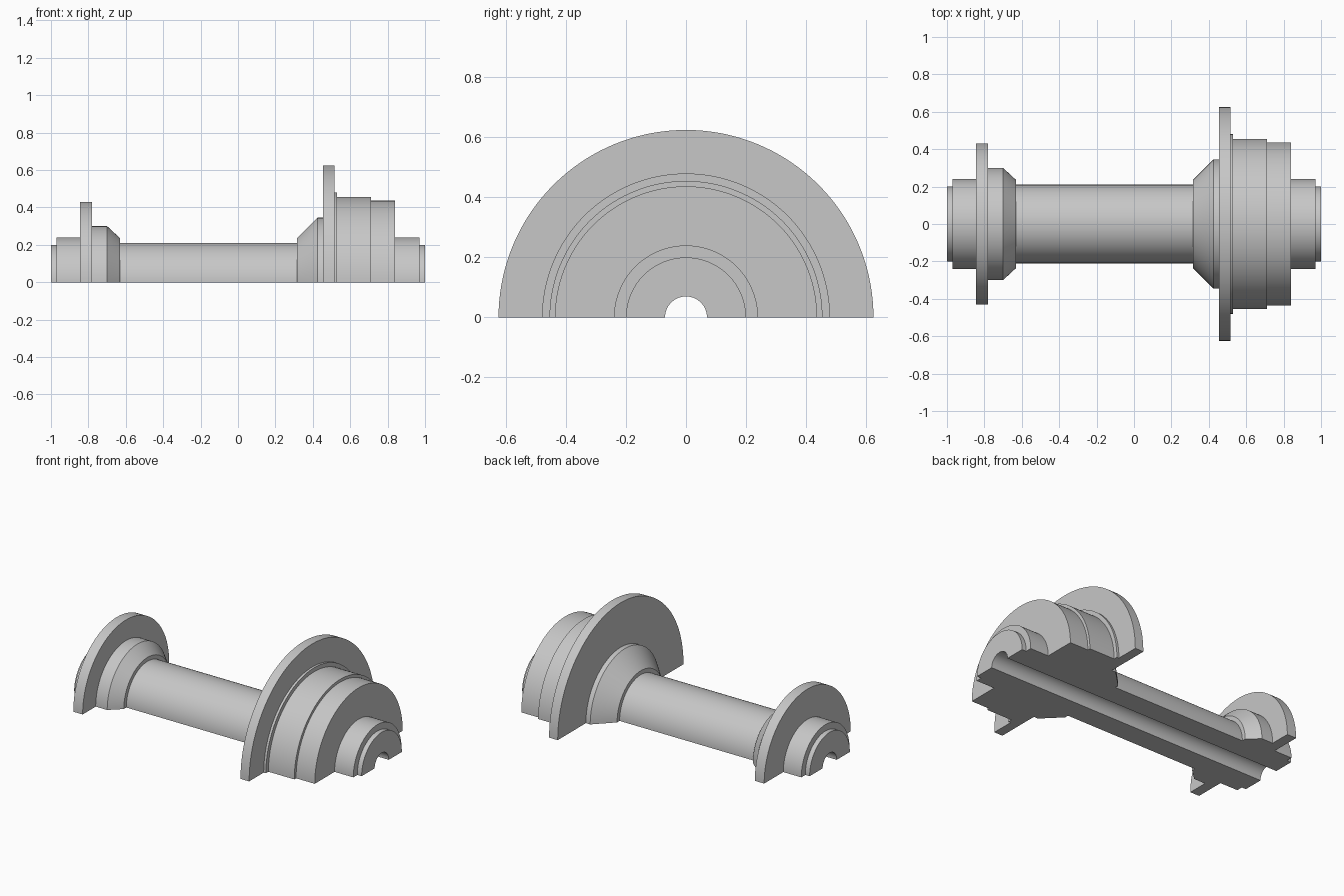
import bpy
import bmesh
from math import pi, cos, sin, radians

cube = bpy.data.objects.get("Cube")
if cube:
    bpy.data.objects.remove(cube, do_unlink=True)

SEGMENTS = 72
BORE = 0.07

# Turned sections from left end to right end: (x start, x end, start radius, end radius)
SECTIONS = [
    (-1.0, -0.97, 0.20, 0.20),     # end spigot
    (-0.97, -0.845, 0.24, 0.24),   # journal
    (-0.845, -0.78, 0.43, 0.43),   # small flange
    (-0.78, -0.70, 0.30, 0.30),    # small hub
    (-0.70, -0.63, 0.30, 0.235),   # small hub taper
    (-0.63, 0.315, 0.21, 0.21),    # shaft
    (0.315, 0.425, 0.235, 0.345),  # large hub taper
    (0.425, 0.455, 0.345, 0.345),  # large hub
    (0.455, 0.515, 0.625, 0.625),  # large flange
    (0.515, 0.53, 0.48, 0.48),     # shoulder
    (0.53, 0.71, 0.455, 0.455),    # drum
    (0.71, 0.84, 0.437, 0.437),    # stepped drum
    (0.84, 0.97, 0.24, 0.24),      # journal
    (0.97, 1.0, 0.20, 0.20),       # end spigot
]


def make_material(name, rgb):
    mat = bpy.data.materials.new(name)
    mat.use_nodes = True
    mat.diffuse_color = (*rgb, 1)
    mat.node_tree.nodes["Principled BSDF"].inputs["Base Color"].default_value = (*rgb, 1)
    return mat


def half_turned(name, profile, mat):
    """Sweep a closed (x, radius) profile through half a turn and cap the flat cut."""
    bm = bmesh.new()
    rings = []
    for i in range(SEGMENTS + 1):
        a = pi * i / SEGMENTS
        rings.append([bm.verts.new((x, r * cos(a), r * sin(a))) for x, r in profile])
    n = len(profile)
    for a, b in zip(rings, rings[1:]):
        for j in range(n):
            k = (j + 1) % n
            bm.faces.new((a[j], a[k], b[k], b[j]))
    # Flat section faces on either side of the bore
    bm.faces.new(rings[0])
    bm.faces.new(rings[-1])
    bmesh.ops.recalc_face_normals(bm, faces=bm.faces)
    mesh = bpy.data.meshes.new(name)
    bm.to_mesh(mesh)
    bm.free()
    mesh.materials.append(mat)
    obj = bpy.data.objects.new(name, mesh)
    bpy.context.collection.objects.link(obj)
    return obj


# Outer outline, dropping repeated points, closed along the bore
outline = [(-1.0, BORE)]
for x0, x1, r0, r1 in SECTIONS:
    for point in ((x0, r0), (x1, r1)):
        if point != outline[-1]:
            outline.append(point)
outline.append((1.0, BORE))

grey = make_material("light grey", (0.57, 0.57, 0.57))
shaft = half_turned("half_section_flanged_shaft", outline, grey)

# Smooth round surfaces with crisp steps
bpy.ops.object.select_all(action='DESELECT')
shaft.select_set(True)
bpy.context.view_layer.objects.active = shaft
bpy.ops.object.shade_smooth_by_angle(angle=radians(30))
